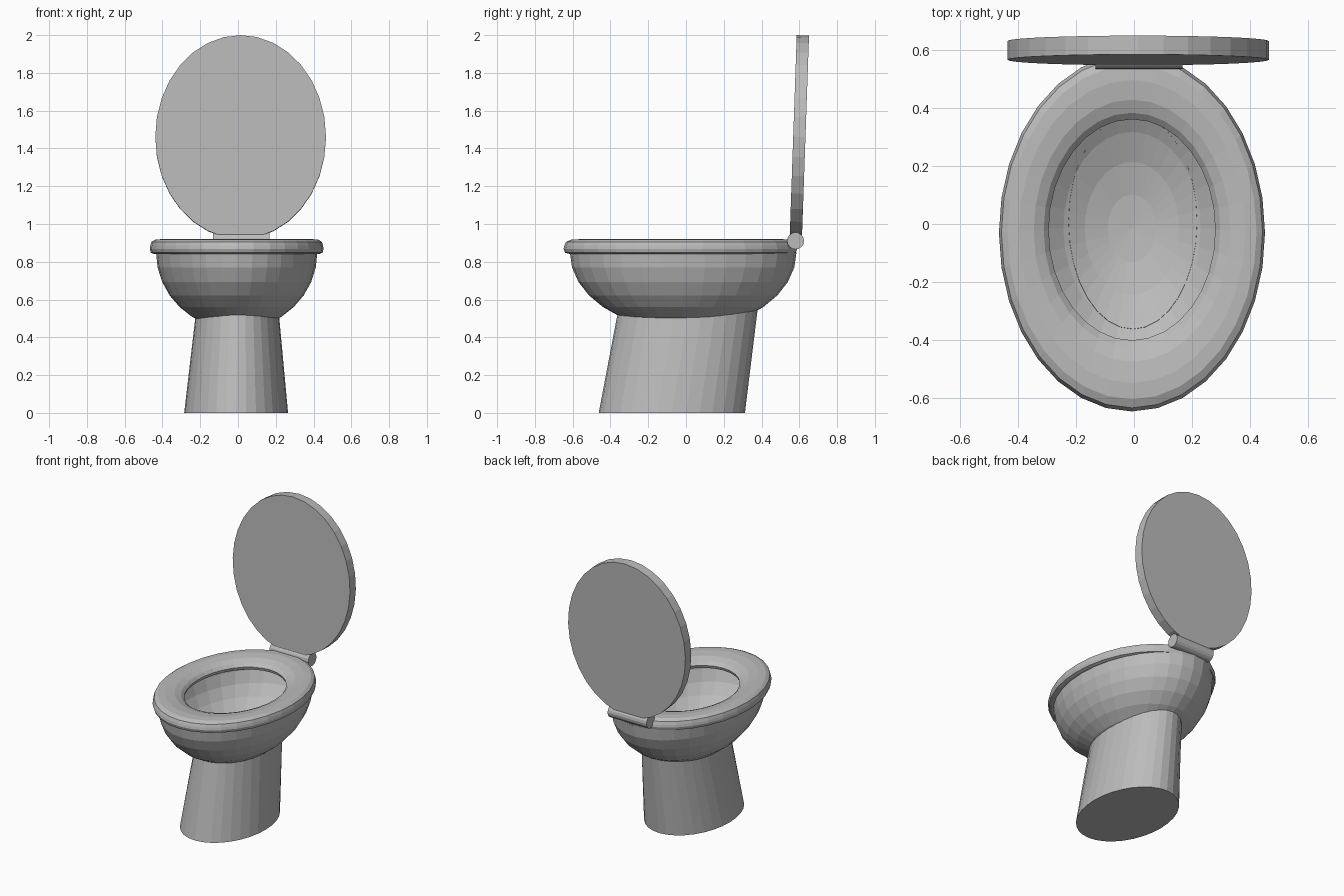
import bpy, bmesh, math
from mathutils import Matrix

if "Cube" in bpy.data.objects:
    bpy.data.objects.remove(bpy.data.objects["Cube"])

SEG = 32
grey = bpy.data.materials.new("porcelain grey")
grey.diffuse_color = (0.5, 0.5, 0.5, 1)
grey.use_nodes = True
grey.node_tree.nodes["Principled BSDF"].inputs["Base Color"].default_value = grey.diffuse_color


def finish(bm, name):
    bmesh.ops.recalc_face_normals(bm, faces=bm.faces)
    me = bpy.data.meshes.new(name)
    bm.to_mesh(me)
    bm.free()
    me.materials.append(grey)
    ob = bpy.data.objects.new(name, me)
    bpy.context.collection.objects.link(ob)
    return ob


def ring(bm, cx, cy, a, b, z):
    """Ellipse of vertices; z is a number or a function of x, y."""
    out = []
    for i in range(SEG):
        t = 2 * math.pi * i / SEG
        x, y = cx + a * math.cos(t), cy + b * math.sin(t)
        out.append(bm.verts.new((x, y, z(x, y) if callable(z) else z)))
    return out


def bridge(bm, r1, r2):
    for i in range(SEG):
        j = (i + 1) % SEG
        bm.faces.new((r1[i], r1[j], r2[j], r2[i]))


# bowl: lower half of an ellipsoid, open at the top
BX, BY, BZ = -0.007, -0.015, 0.85
BA, BB, BC = 0.427, 0.6, 0.41
bm = bmesh.new()
rings = []
for k in range(1, 9):
    p = math.radians(11.25 * k)
    rings.append(ring(bm, BX, BY, BA * math.sin(p), BB * math.sin(p),
                      BZ - BC * math.cos(p)))
for r1, r2 in zip(rings, rings[1:]):
    bridge(bm, r1, r2)
pole = bm.verts.new((BX, BY, BZ - BC))
for i in range(SEG):
    bm.faces.new((pole, rings[0][(i + 1) % SEG], rings[0][i]))
finish(bm, "bowl")


# pedestal: leaning tapered oval column that meets the bowl underside
def under_bowl(x, y):
    q = ((x - BX) / BA) ** 2 + ((y - BY) / BB) ** 2
    return BZ - BC * math.sqrt(max(0, 1 - q)) + 0.006


bm = bmesh.new()
base = ring(bm, -0.01, -0.075, 0.275, 0.387, 0)
top = ring(bm, -0.004, 0.008, 0.222, 0.371, under_bowl)
bridge(bm, base, top)
bm.faces.new(base)
finish(bm, "pedestal")

# seat: rounded oval ring (t = 0 at the hole, 1 at the outer edge)
profile = [(0.88, 0.842), (0.97, 0.848), (1, 0.868), (0.985, 0.885),
           (0.95, 0.905), (0.83, 0.918), (0.6, 0.92), (0.3, 0.912),
           (0.1, 0.895), (0, 0.875), (0.03, 0.855), (0.15, 0.843)]
bm = bmesh.new()
rings = [ring(bm, -0.007, -0.02 - 0.01 * t, 0.288 + 0.172 * t,
              0.382 + 0.236 * t, z) for t, z in profile]
for i, r in enumerate(rings):
    bridge(bm, r, rings[(i + 1) % len(rings)])
finish(bm, "seat")

# lid: upright oval disc leaning slightly back
bm = bmesh.new()
bmesh.ops.create_cone(bm, cap_ends=True, segments=SEG, radius1=1, radius2=1, depth=1)
bm.transform(Matrix.Translation((0.014, 0.6, 1.46))
             @ Matrix.Rotation(math.radians(90 - 2), 4, 'X')
             @ Matrix.Diagonal((0.452, 0.539, 0.065, 1)))
finish(bm, "lid")

# hinge: short cross bar behind the seat
bm = bmesh.new()
bmesh.ops.create_cone(bm, cap_ends=True, segments=16, radius1=0.045,
                      radius2=0.045, depth=0.3)
bm.transform(Matrix.Translation((0.017, 0.58, 0.911))
             @ Matrix.Rotation(math.pi / 2, 4, 'Y'))
finish(bm, "hinge")
